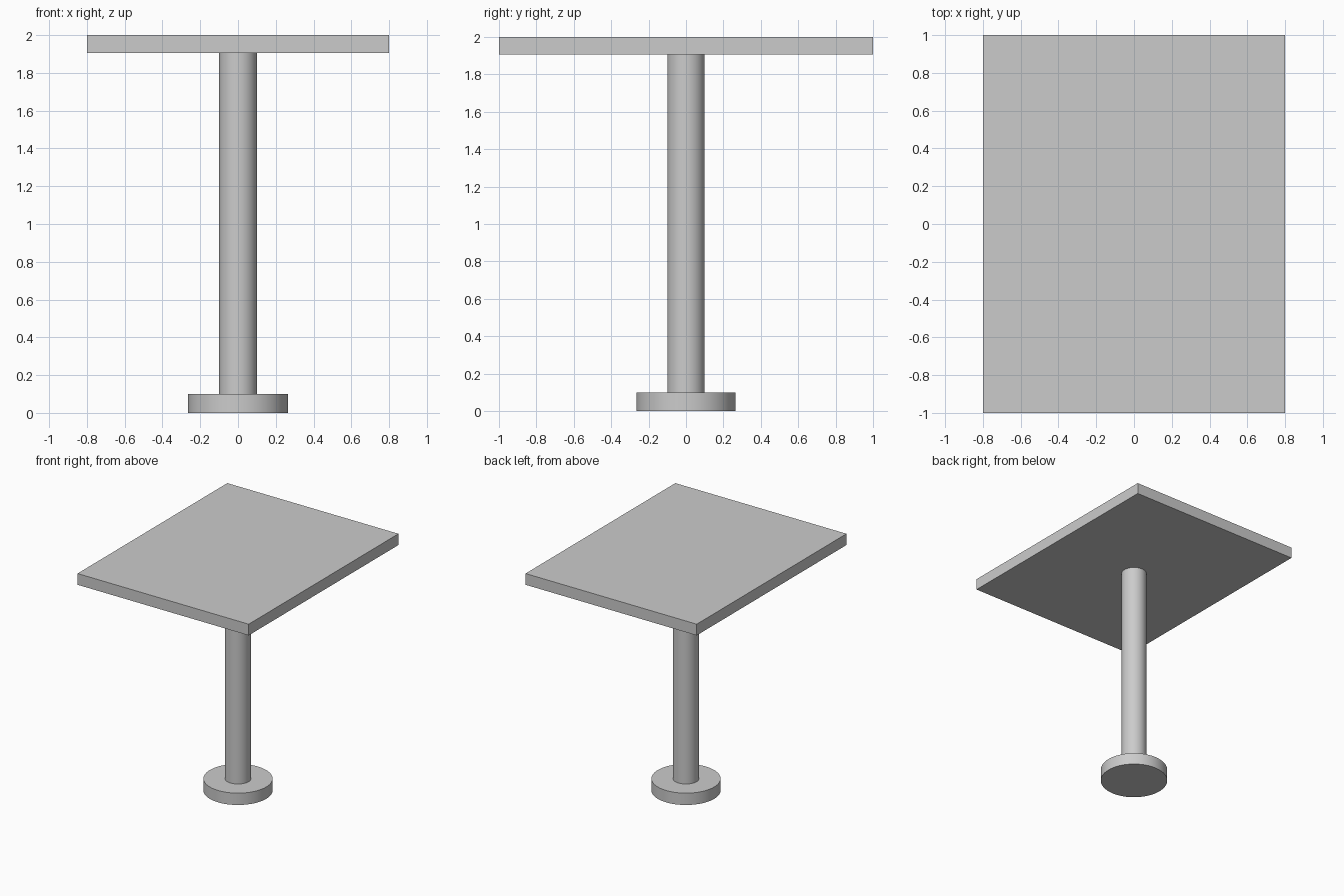
import bpy
import math

cube = bpy.data.objects.get("Cube")
if cube:
    bpy.data.objects.remove(cube, do_unlink=True)

# Single plain grey finish
grey = bpy.data.materials.new("plain_grey")
grey.use_nodes = True
colour = (0.6, 0.6, 0.6, 1)
grey.diffuse_color = colour
grey.node_tree.nodes["Principled BSDF"].inputs["Base Color"].default_value = colour


def finish(name):
    obj = bpy.context.object
    obj.name = name
    obj.data.materials.append(grey)
    return obj


def disc(name, radius, bottom, top):
    bpy.ops.mesh.primitive_cylinder_add(
        vertices=64, radius=radius, depth=top - bottom,
        location=(0, 0, (bottom + top) / 2))
    bpy.ops.object.shade_smooth_by_angle(angle=math.radians(30))
    return finish(name)


SLAB = 0.095  # thickness shared by the foot and the top

# Round foot and column
disc("foot", 0.265, 0, SLAB + 0.005)
disc("column", 0.1, SLAB + 0.005, 2 - SLAB)

# Rectangular table top
bpy.ops.mesh.primitive_cube_add(size=1, location=(0, 0, 2 - SLAB / 2))
top = finish("table_top")
top.scale = (1.6, 2, SLAB)
bpy.ops.object.transform_apply(location=False, rotation=False, scale=True)
